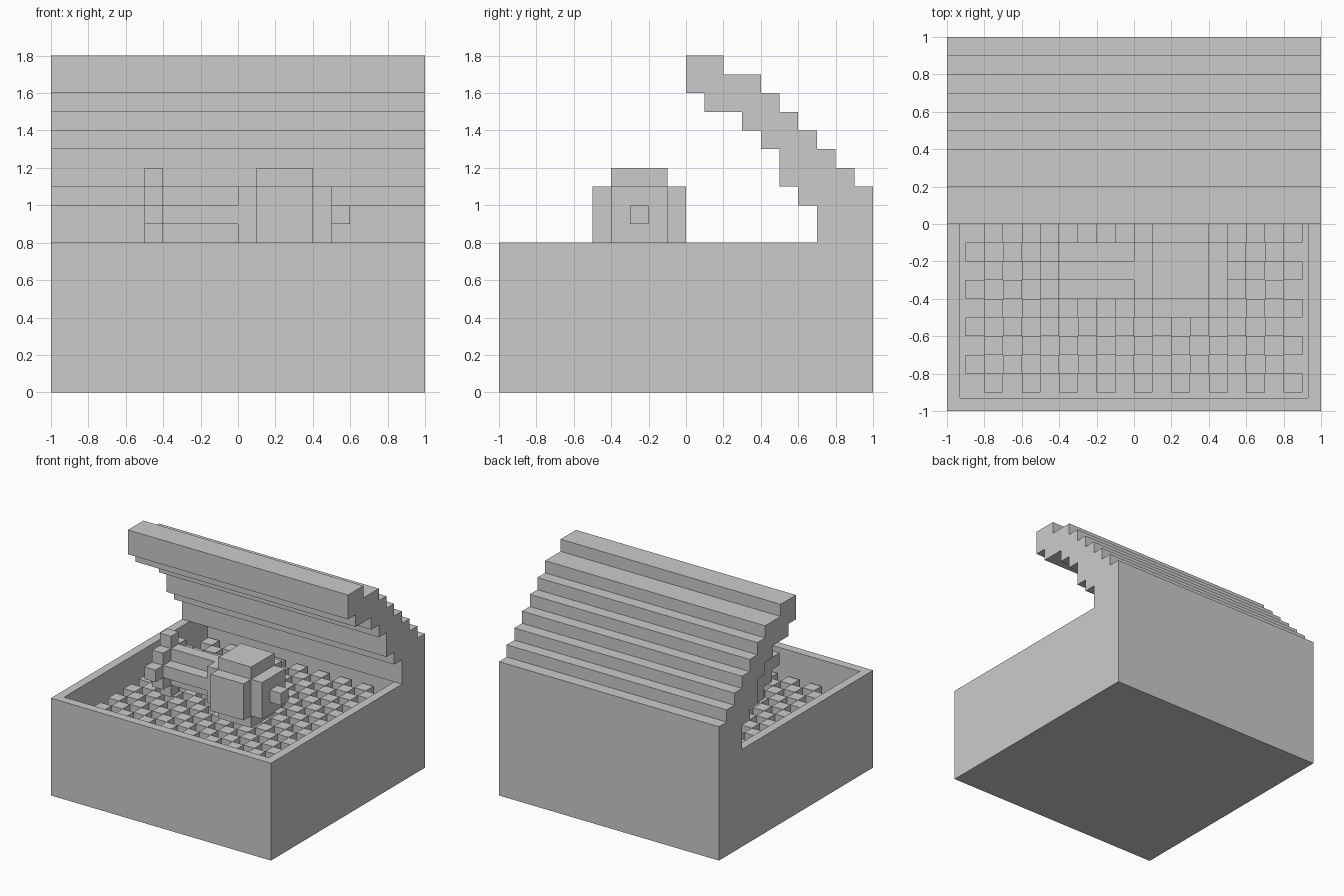
import bpy, bmesh
from mathutils import Matrix, Vector

if "Cube" in bpy.data.objects:
    bpy.data.objects.remove(bpy.data.objects["Cube"])


def finish(bm, name):
    bmesh.ops.recalc_face_normals(bm, faces=bm.faces)
    mesh = bpy.data.meshes.new(name)
    bm.to_mesh(mesh)
    bm.free()
    obj = bpy.data.objects.new(name, mesh)
    bpy.context.collection.objects.link(obj)
    return obj


def add_box(bm, lo, hi):
    lo, hi = Vector(lo), Vector(hi)
    m = Matrix.Translation((lo + hi) / 2) @ Matrix.Diagonal((*(hi - lo), 1))
    return bmesh.ops.create_cube(bm, size=1, matrix=m)["verts"]


def extrude_x(name, profile, x0, x1):
    """Solid from a (y, z) outline swept along x."""
    bm = bmesh.new()
    face = bm.faces.new([bm.verts.new((x0, y, z)) for y, z in profile])
    out = bmesh.ops.extrude_face_region(bm, geom=[face])["geom"]
    verts = [g for g in out if isinstance(g, bmesh.types.BMVert)]
    bmesh.ops.translate(bm, verts=verts, vec=(x1 - x0, 0, 0))
    return finish(bm, name)


def stairs(start, moves):
    """Outline from a start point and alternating y / z steps."""
    pts = [start]
    for i, d in enumerate(moves):
        y, z = pts[-1]
        pts.append((y + d * 0.1, z) if i % 2 == 0 else (y, z + d * 0.1))
    return pts


# open chest body: box with its top inset and pushed down
FLOOR, TOP = 0.5, 0.8
bm = bmesh.new()
add_box(bm, (-1, -1, 0), (1, 1, TOP))
bm.normal_update()
top = max(bm.faces, key=lambda f: f.calc_center_median().z)
bmesh.ops.inset_region(bm, faces=[top], thickness=0.1)
out = bmesh.ops.extrude_face_region(bm, geom=[top])["geom"]
bmesh.ops.translate(bm, vec=(0, 0, FLOOR - TOP),
                    verts=[g for g in out if isinstance(g, bmesh.types.BMVert)])
if top.is_valid:
    bmesh.ops.delete(bm, geom=[top], context="FACES_ONLY")
finish(bm, "chest_body")

# raised lid: stepped arch, outer steps down the back then inner steps up
outer = [2, -1, 2, -1, 1, -1, 1, -1, 1, -1, 1, -1, 1, -1, 1, -3]
inner = [-3, 2, -1, 1, -1, 2, -1, 1, -1, 1, -2, 1, -1]
extrude_x("lid", stairs((0, 1.8), outer + inner), -1, 1)

# checkered lining on the chest floor
bm = bmesh.new()
for i in range(18):
    for j in range(18):
        if (i + j) % 2:
            x, y = -0.9 + i * 0.1, -0.9 + j * 0.1
            add_box(bm, (x, y, FLOOR), (x + 0.1, y + 0.1, FLOOR + 0.1))
finish(bm, "checkered_lining")

# rounded block head: three crossing slabs
bm = bmesh.new()
add_box(bm, (0.0, -0.4, 0.8), (0.5, -0.1, 1.1))
add_box(bm, (0.1, -0.5, 0.8), (0.4, 0.0, 1.1))
add_box(bm, (0.1, -0.4, 0.7), (0.4, -0.1, 1.2))
finish(bm, "mace_head")

# tip on the head
bm = bmesh.new()
add_box(bm, (0.5, -0.3, 0.9), (0.6, -0.2, 1.0))
finish(bm, "mace_tip")

# handle with a plus-shaped section
plus = stairs((-0.4, 0.9), [1, -1, 1, 1, 1, 1, -1, 1, -1, -1, -1])
extrude_x("handle", plus, -0.4, 0)

# stepped diamond plate at the handle end
diamond = stairs((-0.5, 0.9), [1, -1, 1, -1, 1, 1, 1, 1, 1, 1,
                               -1, 1, -1, 1, -1, -1, -1, -1, -1])
extrude_x("end_plate", diamond, -0.5, -0.4)
